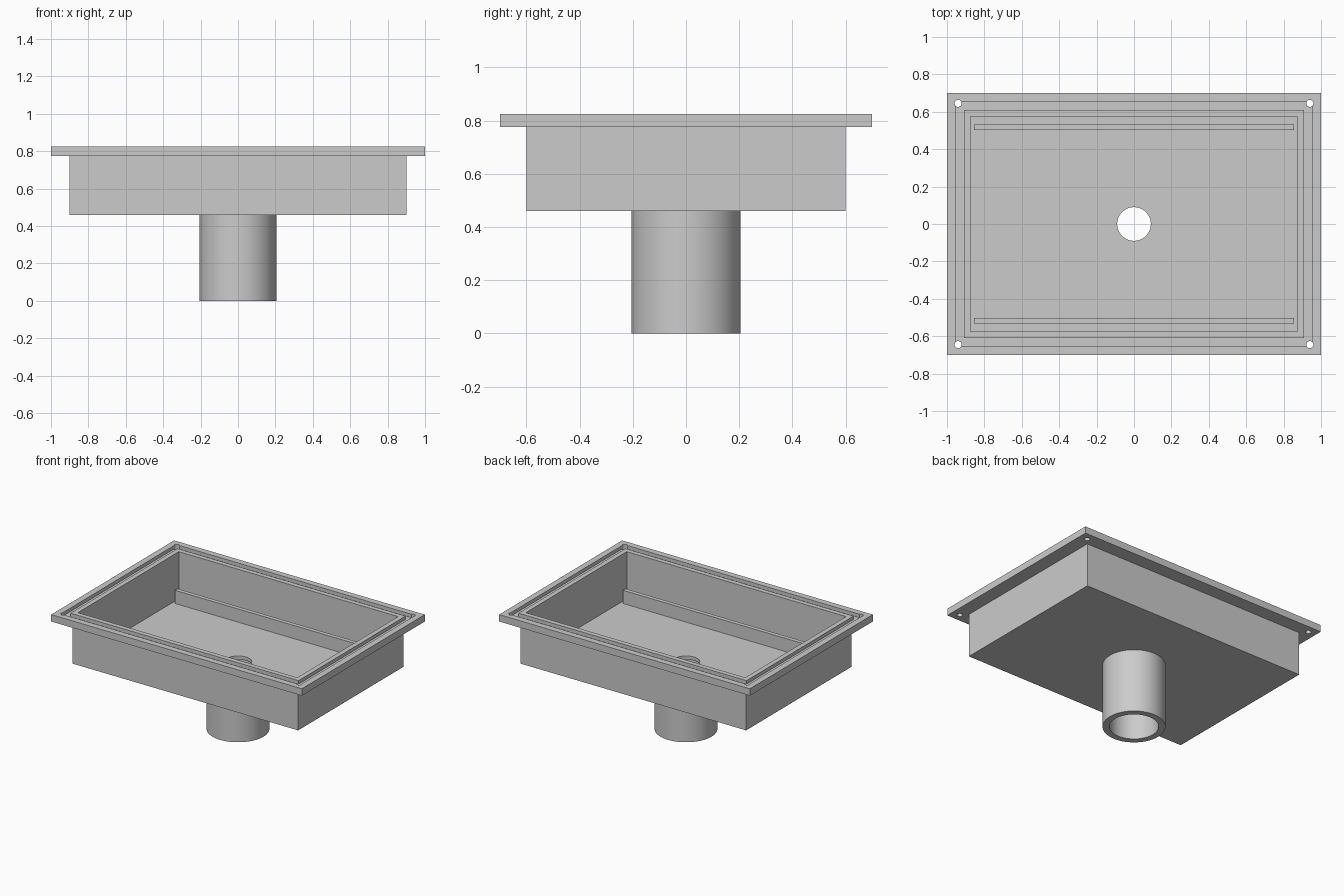
import bpy
import bmesh
import math

cube = bpy.data.objects.get("Cube")
if cube:
    bpy.data.objects.remove(cube, do_unlink=True)

# Single plain grey
grey = bpy.data.materials.new("plain grey")
grey.use_nodes = True
colour = (0.6, 0.6, 0.6, 1)
grey.diffuse_color = colour
grey.node_tree.nodes["Principled BSDF"].inputs["Base Color"].default_value = colour


def finish(bm, name):
    bmesh.ops.recalc_face_normals(bm, faces=bm.faces)
    mesh = bpy.data.meshes.new(name)
    bm.to_mesh(mesh)
    bm.free()
    mesh.materials.append(grey)
    obj = bpy.data.objects.new(name, mesh)
    bpy.context.collection.objects.link(obj)
    return obj


def rectangle(half_x, z):
    # every outline is 0.3 shorter in y than in x
    half_y = half_x - 0.3
    return [(sx * half_x, sy * half_y, z)
            for sx, sy in ((-1, -1), (1, -1), (1, 1), (-1, 1))]


def circle(radius, z, sides=64):
    return [(radius * math.cos(math.tau * i / sides),
             radius * math.sin(math.tau * i / sides), z) for i in range(sides)]


def loft(name, outlines, closed=False):
    """Join successive outlines; cap both ends, or join last to first."""
    bm = bmesh.new()
    rings = [[bm.verts.new(p) for p in outline] for outline in outlines]
    pairs = list(zip(rings, rings[1:]))
    if closed:
        pairs.append((rings[-1], rings[0]))
    else:
        bm.faces.new(rings[0])
        bm.faces.new(rings[-1])
    for a, b in pairs:
        for i in range(len(a)):
            j = (i + 1) % len(a)
            bm.faces.new((a[i], a[j], b[j], b[i]))
    return finish(bm, name)


def box(name, size, centre):
    bm = bmesh.new()
    bmesh.ops.create_cube(bm, size=1)
    bmesh.ops.scale(bm, vec=size, verts=bm.verts)
    bmesh.ops.translate(bm, vec=centre, verts=bm.verts)
    return finish(bm, name)


def smooth(obj):
    bpy.ops.object.select_all(action='DESELECT')
    obj.select_set(True)
    bpy.context.view_layer.objects.active = obj
    bpy.ops.object.shade_smooth_by_angle(angle=math.radians(30))


def drill(obj, x, y, radius, low, high):
    cutter = loft("hole_cutter", [circle(radius, low), circle(radius, high)])
    cutter.location = (x, y, 0)
    cutter.hide_render = True
    mod = obj.modifiers.new("hole", 'BOOLEAN')
    mod.operation = 'DIFFERENCE'
    mod.solver = 'EXACT'
    mod.object = cutter
    bpy.context.view_layer.objects.active = obj
    bpy.ops.object.modifier_apply(modifier=mod.name)
    bpy.data.objects.remove(cutter, do_unlink=True)


# Pan: box, flange, groove in the rim, inner cavity down to the floor
bottom, floor, under, groove, top = 0.46, 0.485, 0.775, 0.8, 0.825
profile = [(0.9, bottom), (0.9, under), (1.0, under), (1.0, top),
           (0.955, top), (0.955, groove), (0.91, groove), (0.91, top),
           (0.875, top), (0.875, floor)]
pan = loft("flanged_pan", [rectangle(h, z) for h, z in profile])

# Drain hole and corner screw holes
drill(pan, 0, 0, 0.09, 0.4, 0.55)
for sx in (-1, 1):
    for sy in (-1, 1):
        drill(pan, sx * 0.94, sy * 0.645, 0.019, 0.7, 0.9)
smooth(pan)

# Support rails on the floor
for side, sy in (("front", -1), ("back", 1)):
    box(side + "_rail", (1.71, 0.03, 0.095), (0, sy * 0.517, floor + 0.0475))

# Hollow drain pipe
pipe = loft("drain_pipe", [circle(0.205, 0), circle(0.205, bottom),
                           circle(0.16, bottom), circle(0.16, 0)], closed=True)
smooth(pipe)
